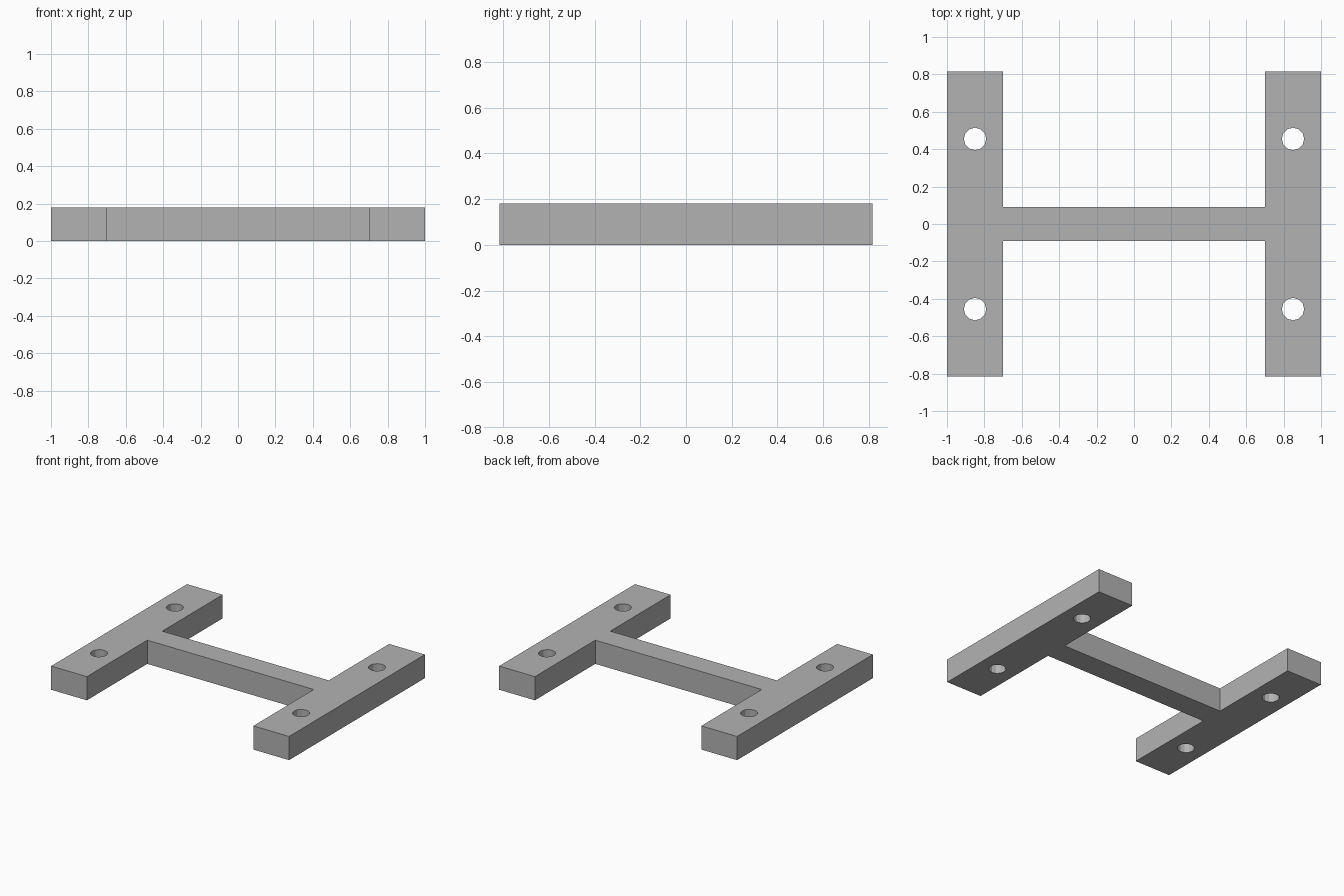
import bpy
import bmesh
from math import pi

if "Cube" in bpy.data.objects:
    bpy.data.objects.remove(bpy.data.objects["Cube"], do_unlink=True)

HEIGHT = 0.18
OUTER_X, INNER_X = 1.0, 0.7
RAIL_Y, BAR_Y = 0.815, 0.09
HOLE_X, HOLE_Y, HOLE_R, HOLE_SIDES = 0.85, 0.455, 0.06, 12

# Plain grey finish
grey = bpy.data.materials.new("plain_grey")
grey.use_nodes = True
colour = (0.45, 0.45, 0.45, 1)
grey.diffuse_color = colour
grey.node_tree.nodes["Principled BSDF"].inputs["Base Color"].default_value = colour


def add_object(name, bm):
    mesh = bpy.data.meshes.new(name)
    bmesh.ops.recalc_face_normals(bm, faces=bm.faces)
    bm.to_mesh(mesh)
    bm.free()
    mesh.materials.append(grey)
    obj = bpy.data.objects.new(name, mesh)
    bpy.context.collection.objects.link(obj)
    return obj


# H-shaped frame: one quarter of the outline, mirrored around both axes
quarter = [(OUTER_X, RAIL_Y), (INNER_X, RAIL_Y), (INNER_X, BAR_Y)]
half = quarter + [(-x, y) for x, y in reversed(quarter)]
outline = half + [(-x, -y) for x, y in half]
bm = bmesh.new()
base = bm.faces.new([bm.verts.new((x, y, 0)) for x, y in outline])
top = bmesh.ops.extrude_face_region(bm, geom=[base], use_keep_orig=True)
bmesh.ops.translate(bm, vec=(0, 0, HEIGHT),
                    verts=[v for v in top["geom"] if isinstance(v, bmesh.types.BMVert)])
frame = add_object("h_frame", bm)

# Four bolt holes through the side rails
bm = bmesh.new()
for sx in (-1, 1):
    for sy in (-1, 1):
        drill = bmesh.ops.create_cone(bm, cap_ends=True, segments=HOLE_SIDES,
                                      radius1=HOLE_R, radius2=HOLE_R, depth=HEIGHT * 2)
        bmesh.ops.translate(bm, verts=drill["verts"],
                            vec=(sx * HOLE_X, sy * HOLE_Y, HEIGHT / 2))
cutter = add_object("bolt_hole_cutter", bm)
cutter.hide_render = True
cut = frame.modifiers.new("bolt_holes", 'BOOLEAN')
cut.operation = 'DIFFERENCE'
cut.solver = 'EXACT'
cut.object = cutter

# Make the holes permanent and drop the cutter
bpy.context.view_layer.objects.active = frame
frame.select_set(True)
bpy.ops.object.modifier_apply(modifier=cut.name)
bpy.data.objects.remove(cutter, do_unlink=True)
